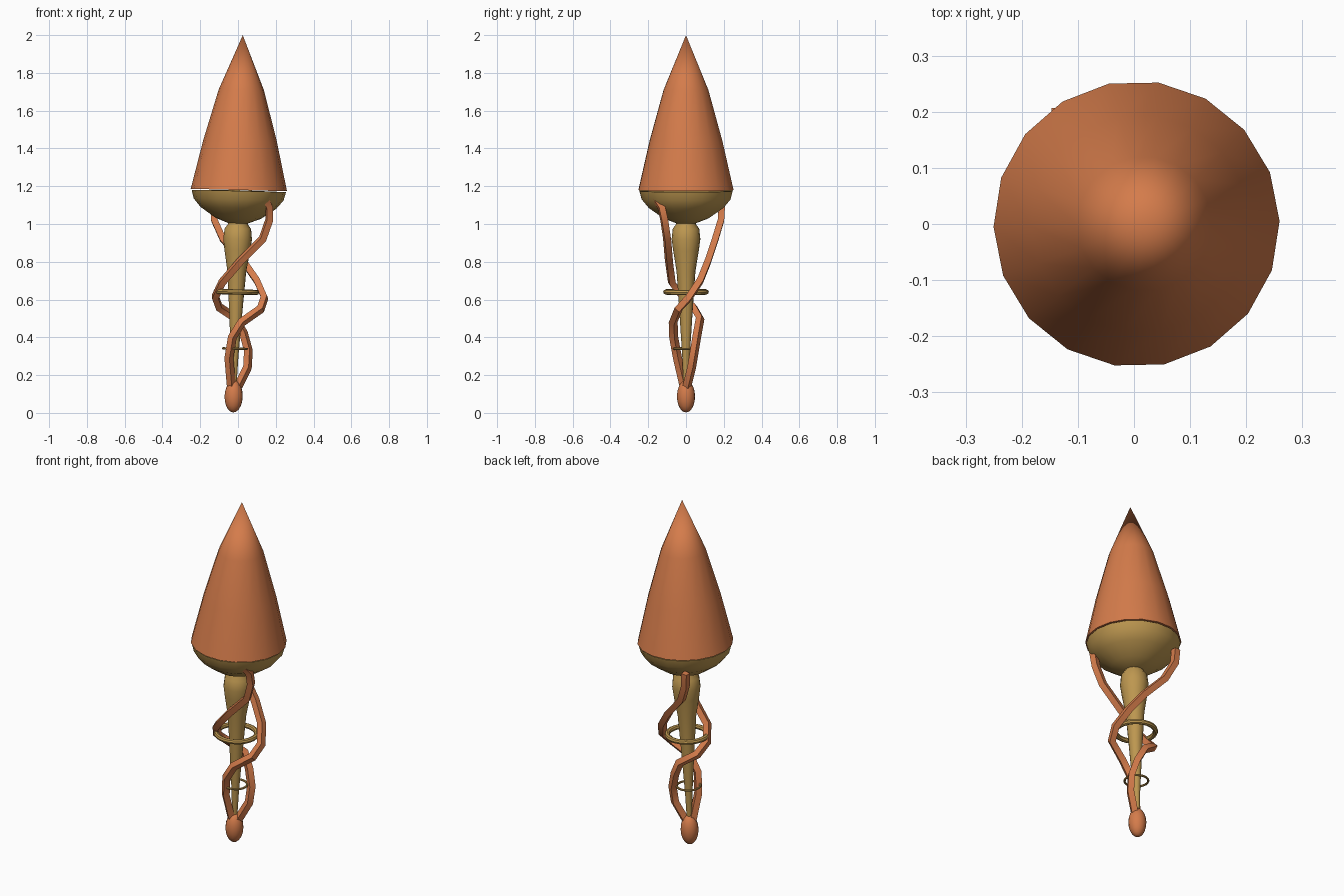
import bpy, math
from mathutils import Matrix, Vector

if "Cube" in bpy.data.objects:
    bpy.data.objects.remove(bpy.data.objects["Cube"])


def material(name, color):
    m = bpy.data.materials.new(name)
    m.diffuse_color = (*color, 1)
    m.use_nodes = True
    m.node_tree.nodes["Principled BSDF"].inputs["Base Color"].default_value = m.diffuse_color
    return m


ORANGE = material("orange", (0.66, 0.2, 0.07))
OCHRE = material("ochre", (0.51, 0.31, 0.08))

# The whole piece leans slightly to +x about its middle
PIVOT = Vector((0, 0, 1))
LEAN = (Matrix.Translation(PIVOT) @ Matrix.Rotation(math.radians(1.45), 4, 'Y')
        @ Matrix.Translation(-PIVOT))


def finish(ob, mat, angle):
    ob.data.materials.append(mat)
    bpy.ops.object.select_all(action='DESELECT')
    ob.select_set(True)
    bpy.context.view_layer.objects.active = ob
    bpy.ops.object.shade_smooth_by_angle(angle=math.radians(angle))


def lathe(name, profile, sides, mat):
    """Revolve (radius, height) points; ends at radius 0 become poles."""
    verts, rings, faces = [], [], []
    for r, z in profile:
        n = 1 if r == 0 else sides
        start = len(verts)
        for i in range(n):
            a = 2 * math.pi * i / sides + 0.02
            verts.append((r * math.cos(a), r * math.sin(a), z))
        rings.append([start + i % n for i in range(sides)])
    for lo, hi in zip(rings, rings[1:]):
        for i in range(sides):
            j = (i + 1) % sides
            faces.append(list(dict.fromkeys((lo[i], lo[j], hi[j], hi[i]))))
    me = bpy.data.meshes.new(name)
    me.from_pydata(verts, [], faces)
    me.transform(LEAN)
    ob = bpy.data.objects.new(name, me)
    bpy.context.collection.objects.link(ob)
    finish(ob, mat, 40)
    return ob


def ring(name, z, major, minor):
    bpy.ops.mesh.primitive_torus_add(major_radius=major, minor_radius=minor,
                                     major_segments=24, minor_segments=8)
    ob = bpy.context.object
    ob.name = name
    ob.data.transform(LEAN @ Matrix.Translation((0, 0, z)))
    finish(ob, OCHRE, 40)


def vine(name, points):
    """Square-section strand along a coarse path."""
    cu = bpy.data.curves.new(name, 'CURVE')
    cu.dimensions = '3D'
    cu.bevel_depth = 0.024
    cu.bevel_resolution = 0
    cu.use_fill_caps = True
    sp = cu.splines.new('POLY')
    sp.points.add(len(points) - 1)
    for p, co in zip(sp.points, points):
        p.co = (*co, 1)
    ob = bpy.data.objects.new(name, cu)
    bpy.context.collection.objects.link(ob)
    bpy.ops.object.select_all(action='DESELECT')
    ob.select_set(True)
    bpy.context.view_layer.objects.active = ob
    bpy.ops.object.convert(target='MESH')
    finish(bpy.context.object, ORANGE, 40)


# Pointed head and the cup that carries it
lathe("pointed_head", [(0, 1.18), (0.255, 1.18), (0.195, 1.44), (0.12, 1.71), (0, 2.0)],
      18, ORANGE)
lathe("cup", [(0, 1.0), (0.05, 1.003), (0.12, 1.03), (0.2, 1.085), (0.238, 1.13),
              (0.25, 1.175), (0, 1.179)], 18, OCHRE)

# Tapered handle and pommel
lathe("handle", [(0, 0.1), (0.012, 0.1), (0.02, 0.3), (0.038, 0.58), (0.05, 0.75),
                 (0.068, 0.86), (0.076, 0.92), (0.07, 0.975), (0.052, 1.0), (0.05, 1.02),
                 (0, 1.02)], 16, OCHRE)
N = 10
lathe("pommel", [(0.048 * math.sin(math.pi * i / N) if 0 < i < N else 0,
                  0.087 - 0.085 * math.cos(math.pi * i / N)) for i in range(N + 1)],
      16, ORANGE)

# Loose rings around the handle
ring("large_ring", 0.64, 0.107, 0.014)
ring("small_ring", 0.34, 0.063, 0.006)

# Two strands twisting from pommel to cup
vine("front_vine", [(0.145, -0.16, 1.135), (0.165, -0.13, 1.09), (0.165, -0.115, 1.02),
                    (0.13, -0.1, 0.92), (0.01, -0.09, 0.8), (-0.085, -0.075, 0.69),
                    (-0.12, -0.02, 0.615), (-0.1, 0.04, 0.56), (-0.01, 0.075, 0.5),
                    (0.03, 0.06, 0.42), (0.055, 0.045, 0.33), (0.05, 0.03, 0.24),
                    (0.0, 0.005, 0.14)])
vine("back_vine", [(-0.13, 0.19, 1.1), (-0.125, 0.185, 1.02), (-0.08, 0.155, 0.92),
                   (0.03, 0.115, 0.8), (0.1, 0.075, 0.7), (0.14, 0.015, 0.61),
                   (0.12, -0.04, 0.55), (0.02, -0.068, 0.48), (-0.03, -0.065, 0.4),
                   (-0.048, -0.045, 0.29), (-0.035, -0.01, 0.14)])
